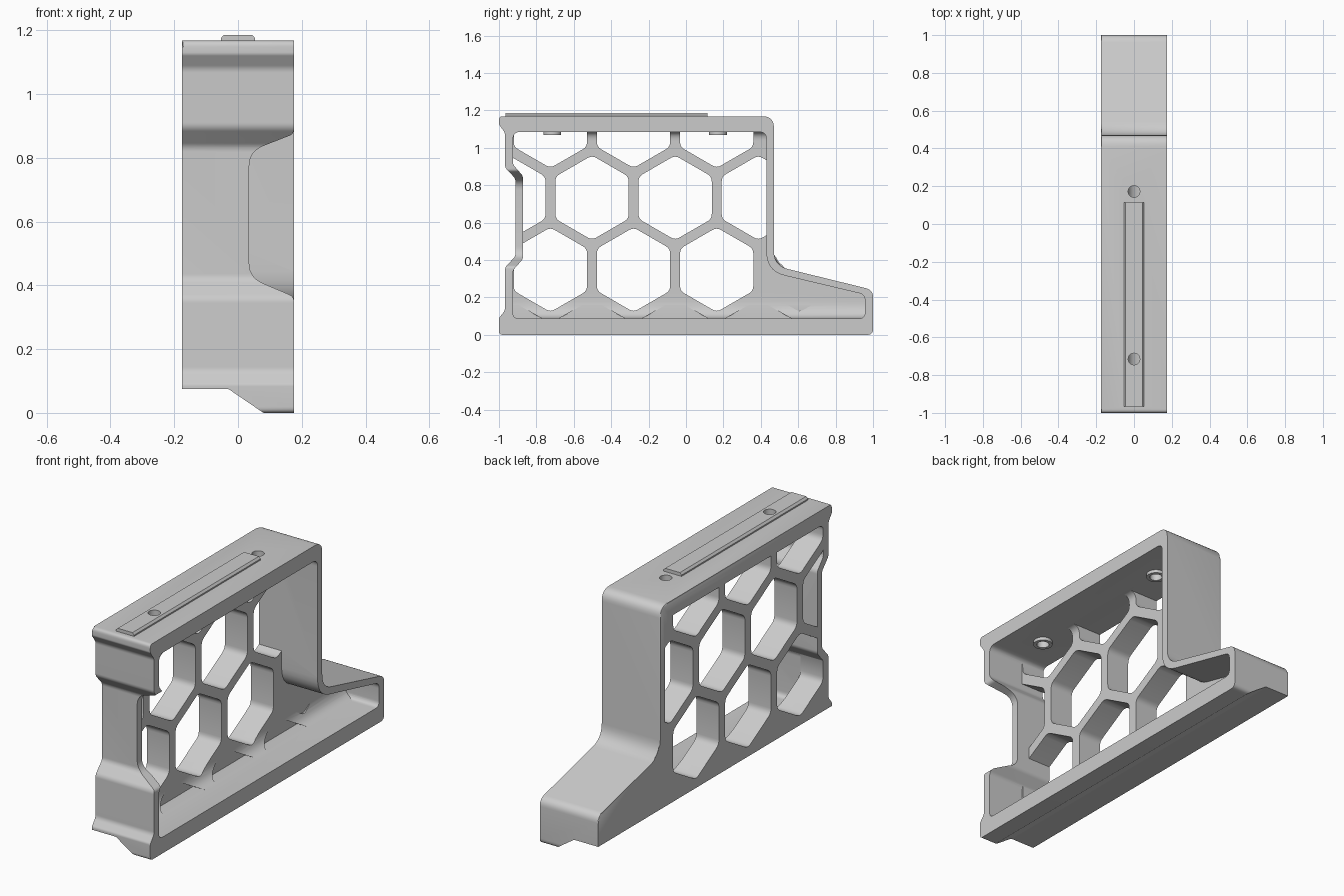
import bpy, bmesh, math
from mathutils import Vector

if "Cube" in bpy.data.objects:
    bpy.data.objects.remove(bpy.data.objects["Cube"])

grey = bpy.data.materials.new("grey")
grey.diffuse_color = (0.6, 0.6, 0.6, 1)
grey.use_nodes = True
grey.node_tree.nodes["Principled BSDF"].inputs["Base Color"].default_value = grey.diffuse_color


def rounded(pts, seg=7):
    """2D outline from (u, v, radius) corners."""
    out, n = [], len(pts)
    for i, (u, v, r) in enumerate(pts):
        p = Vector((u, v))
        a = Vector(pts[i - 1][:2]) - p
        b = Vector(pts[(i + 1) % n][:2]) - p
        if r <= 0:
            out.append((u, v))
            continue
        d = r / math.tan(a.angle(b) / 2)
        d = min(d, 0.48 * a.length, 0.48 * b.length)
        s, e = p + a.normalized() * d, p + b.normalized() * d
        for k in range(seg + 1):
            t = k / seg
            q = s * (1 - t) ** 2 + p * 2 * t * (1 - t) + e * t * t
            out.append((q.x, q.y))
    return out


def prism(name, outlines, axis, lo, hi, chamfer=0):
    """Extrude one or more outlines along an axis, faces pointing outward."""
    place = {"x": lambda u, v, w: (w, u, v),
             "y": lambda u, v, w: (u, w, v),
             "z": lambda u, v, w: (u, v, w)}[axis]
    bm = bmesh.new()
    for pts in outlines:
        area = sum(pts[i - 1][0] * p[1] - p[0] * pts[i - 1][1] for i, p in enumerate(pts))
        if (area > 0) == (axis == "y"):
            pts = pts[::-1]
        low = [bm.verts.new(place(u, v, lo)) for u, v in pts]
        high = [bm.verts.new(place(u, v, hi)) for u, v in pts]
        bm.faces.new(low[::-1])
        bm.faces.new(high)
        for i in range(len(pts)):
            j = (i + 1) % len(pts)
            bm.faces.new((low[i], low[j], high[j], high[i]))
    if chamfer:
        edges = [e for e in bm.edges if all(v.co.x < lo + 1e-4 for v in e.verts)]
        bmesh.ops.bevel(bm, geom=edges, offset=chamfer, segments=2,
                        profile=0.5, affect='EDGES')
    bm.normal_update()
    me = bpy.data.meshes.new(name)
    bm.to_mesh(me)
    bm.free()
    ob = bpy.data.objects.new(name, me)
    bpy.context.collection.objects.link(ob)
    return ob


def length_y(me):
    ys = [v.co.y for v in me.vertices] or [0]
    return max(ys) - min(ys)


def combine(target, tool, operation):
    """Apply a boolean and remove the tool; no cut here may shorten the target."""
    m = target.modifiers.new("cut", 'BOOLEAN')
    m.operation, m.object = operation, tool
    before = length_y(target.data)
    for solver in ('EXACT', 'MANIFOLD', 'FLOAT'):
        m.solver = solver
        dg = bpy.context.evaluated_depsgraph_get()
        dg.update()
        me = bpy.data.meshes.new_from_object(target.evaluated_get(dg))
        if abs(length_y(me) - before) < 0.01:
            break
    target.modifiers.clear()
    target.data = me
    bpy.data.objects.remove(tool)


def circle(x, y, r, n=24):
    return [(x + r * math.cos(k * math.tau / n), y + r * math.sin(k * math.tau / n))
            for k in range(n)]


def hexagon(y, z, r=0.226):
    return rounded([(y + r * math.sin(k * math.pi / 3), z + r * math.cos(k * math.pi / 3), 0.045)
                    for k in range(6)], 4)


# Side outlines of the frame (y, z, corner radius)
outer = rounded([
    (-1, 0, .02), (1, 0, .03), (1, .24, .05), (.47, .37, .1), (.47, 1.168, .06),
    (-1, 1.168, .02), (-1, 1.125, .02), (-.968, 1.08, .04), (-.968, .895, .04),
    (-.912, .835, .04), (-.912, .42, .04), (-.968, .36, .04), (-.968, .13, .04),
    (-1, .09, .02)])
inner = rounded([
    (-.925, .088, .03), (.957, .088, .03), (.957, .215, .04), (.43, .34, .13),
    (.43, 1.085, .04), (-.925, 1.085, .04), (-.925, .91, .04), (-.872, .85, .04),
    (-.872, .405, .04), (-.925, .345, .04)])
body = prism("honeycomb_frame", [outer], "x", -.175, .175, .008)

# Web: side panel with curved floor ramp and top fillet, extruded lengthwise
PANEL = -.04
web_shape = rounded([(-.6, -.1, 0), (.15, -.1, 0), (.15, .087, 0), (PANEL, .087, .17),
                     (PANEL, 1.086, .09), (.06, 1.086, 0), (.06, 1.3, 0), (-.6, 1.3, 0)], 10)
web = prism("web", [web_shape], "y", -1.2, 1.2)

# Honeycomb: open holes, then blind pockets where it meets the ramp and foot
PITCH, ROW = .4445, .385
through = [hexagon(-.725 + PITCH * i, .348 + 2 * ROW * r) for r in (0, 1) for i in range(3)]
through += [hexagon(-.947 + PITCH * i, .348 + ROW) for i in range(4)]
blind = [hexagon(-.947 + PITCH * i, .348 - ROW) for i in range(4)]
blind.append(hexagon(-.725 + PITCH * 3, .348))
combine(web, prism("hole_cutter", through, "x", -.8, .4), 'DIFFERENCE')
combine(web, prism("pocket_cutter", blind, "x", PANEL + .001, .4), 'DIFFERENCE')

# Hollow the frame, leaving the web
cavity = prism("cavity_cutter", [inner], "x", -.45, .3)
combine(cavity, web, 'DIFFERENCE')
combine(body, cavity, 'DIFFERENCE')

# Stepped underside
step = rounded([(-.4, -.2, 0), (-.4, .075, 0), (-.03, .075, .02), (.08, 0, .01),
                (.1, -.0137, 0), (.1, -.2, 0)])
combine(body, prism("underside_cutter", [step], "y", -1.2, 1.2), 'DIFFERENCE')

# Relief in the front wall
relief = rounded([(.3, .908, 0), (.1755, .908, 0), (.1755, .875, .05), (.035, .82, .07),
                  (.035, .425, .07), (.1755, .365, .05), (.1755, .332, 0), (.3, .332, 0)])
combine(body, prism("relief_cutter", [relief], "y", -1.2, -.86), 'DIFFERENCE')

# Raised rail, hole collars and screw holes on top
rail = [(-.054, 1.15), (.054, 1.15), (.054, 1.175), (.044, 1.186), (-.044, 1.186), (-.054, 1.175)]
combine(body, prism("top_rail", [rail], "y", -.965, .115), 'UNION')
spots = (-.715, .172)
combine(body, prism("collars", [circle(0, y, .048) for y in spots], "z", 1.068, 1.12), 'UNION')
combine(body, prism("screw_holes", [circle(0, y, .031) for y in spots], "z", .99, 1.3), 'DIFFERENCE')

# Finish
body.data.materials.clear()
body.data.materials.append(grey)
for f in body.data.polygons:
    f.material_index = 0
bpy.context.view_layer.objects.active = body
body.select_set(True)
bpy.ops.object.shade_smooth_by_angle(angle=math.radians(30))
